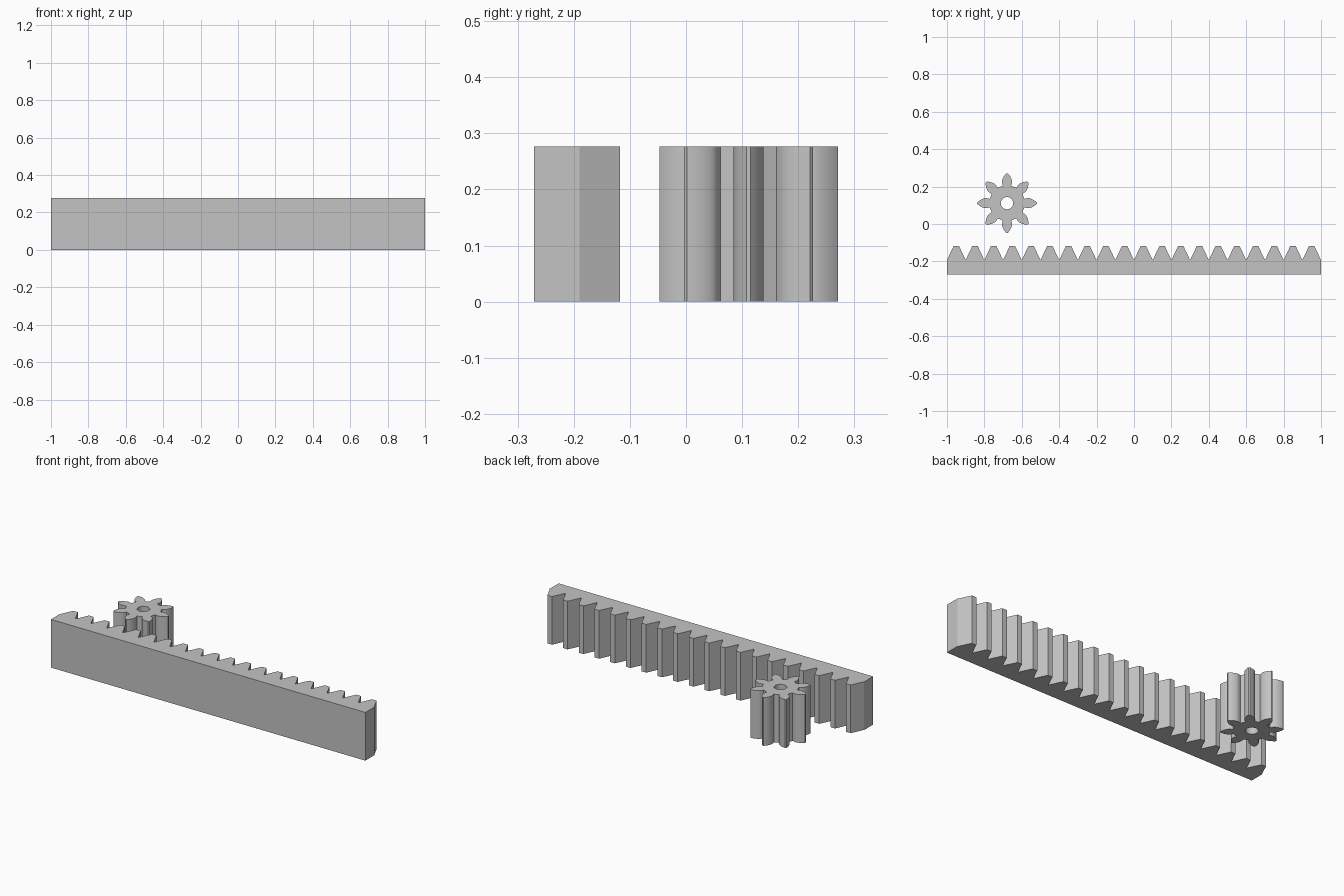
import bpy, bmesh
from math import pi, cos, sin, tan, acos, radians, sqrt

if "Cube" in bpy.data.objects:
    bpy.data.objects.remove(bpy.data.objects["Cube"])

HEIGHT = 0.277
PITCH = 0.1
MODULE = PITCH / pi
TEETH = 8

grey = bpy.data.materials.new("plain grey")
grey.use_nodes = True
colour = (0.55, 0.55, 0.55, 1)
grey.diffuse_color = colour
grey.node_tree.nodes["Principled BSDF"].inputs["Base Color"].default_value = colour


def extrude_outline(name, loops):
    """Fill the outline (and any hole loops) and raise it to HEIGHT."""
    bm = bmesh.new()
    edges = []
    for loop in loops:
        verts = [bm.verts.new((x, y, 0)) for x, y in loop]
        edges += [bm.edges.new((a, b)) for a, b in zip(verts, verts[1:] + verts[:1])]
    bmesh.ops.triangle_fill(bm, use_beauty=True, use_dissolve=False, edges=edges)
    result = bmesh.ops.extrude_face_region(bm, geom=bm.faces[:])
    top = [v for v in result["geom"] if isinstance(v, bmesh.types.BMVert)]
    bmesh.ops.translate(bm, vec=(0, 0, HEIGHT), verts=top)
    bmesh.ops.recalc_face_normals(bm, faces=bm.faces[:])
    mesh = bpy.data.meshes.new(name)
    bm.to_mesh(mesh)
    bm.free()
    mesh.materials.append(grey)
    obj = bpy.data.objects.new(name, mesh)
    bpy.context.collection.objects.link(obj)
    return obj


# Rack: a straight bar with a row of trapezoid teeth along its back
FRONT, ROOT, TIP = -0.271, -0.19, -0.118
outline = [(-1, FRONT), (1, FRONT), (1, ROOT)]
for i in reversed(range(20)):
    x = -1 + PITCH * (i + 0.5)
    outline += [(x + 0.0485, ROOT), (x + 0.0145, TIP),
                (x - 0.0145, TIP), (x - 0.0485, ROOT)]
outline.append((-1, ROOT))
extrude_outline("rack", [outline])

# Pinion: involute teeth around a bored hub
pressure = radians(28)
pitch_r = MODULE * TEETH / 2
base_r = pitch_r * cos(pressure)
root_r = pitch_r - MODULE
tip_r = pitch_r + MODULE
base_half = pi / (2 * TEETH) + tan(pressure) - pressure


def half_angle(r):
    a = acos(min(1, base_r / r))
    return base_half - (tan(a) - a)


STEPS = 10
flank = [(root_r, base_half)]
for i in range(STEPS + 1):
    r = base_r + (tip_r - base_r) * (i / STEPS) ** 1.5
    flank.append((r, half_angle(r)))

profile = []
for tooth in range(TEETH):
    centre = tooth * 2 * pi / TEETH
    polar = [(r, centre - a) for r, a in flank]
    polar += [(r, centre + a) for r, a in reversed(flank)]
    profile += [(r * cos(a), r * sin(a)) for r, a in polar]
bore = [(0.033 * cos(2 * pi * i / 32), 0.033 * sin(2 * pi * i / 32)) for i in range(32)]

pinion = extrude_outline("pinion_gear", [profile, bore])
pinion.location = (-0.679, 0.1115, 0)
bpy.ops.object.select_all(action='DESELECT')
pinion.select_set(True)
bpy.context.view_layer.objects.active = pinion
bpy.ops.object.shade_smooth_by_angle(angle=radians(25))
